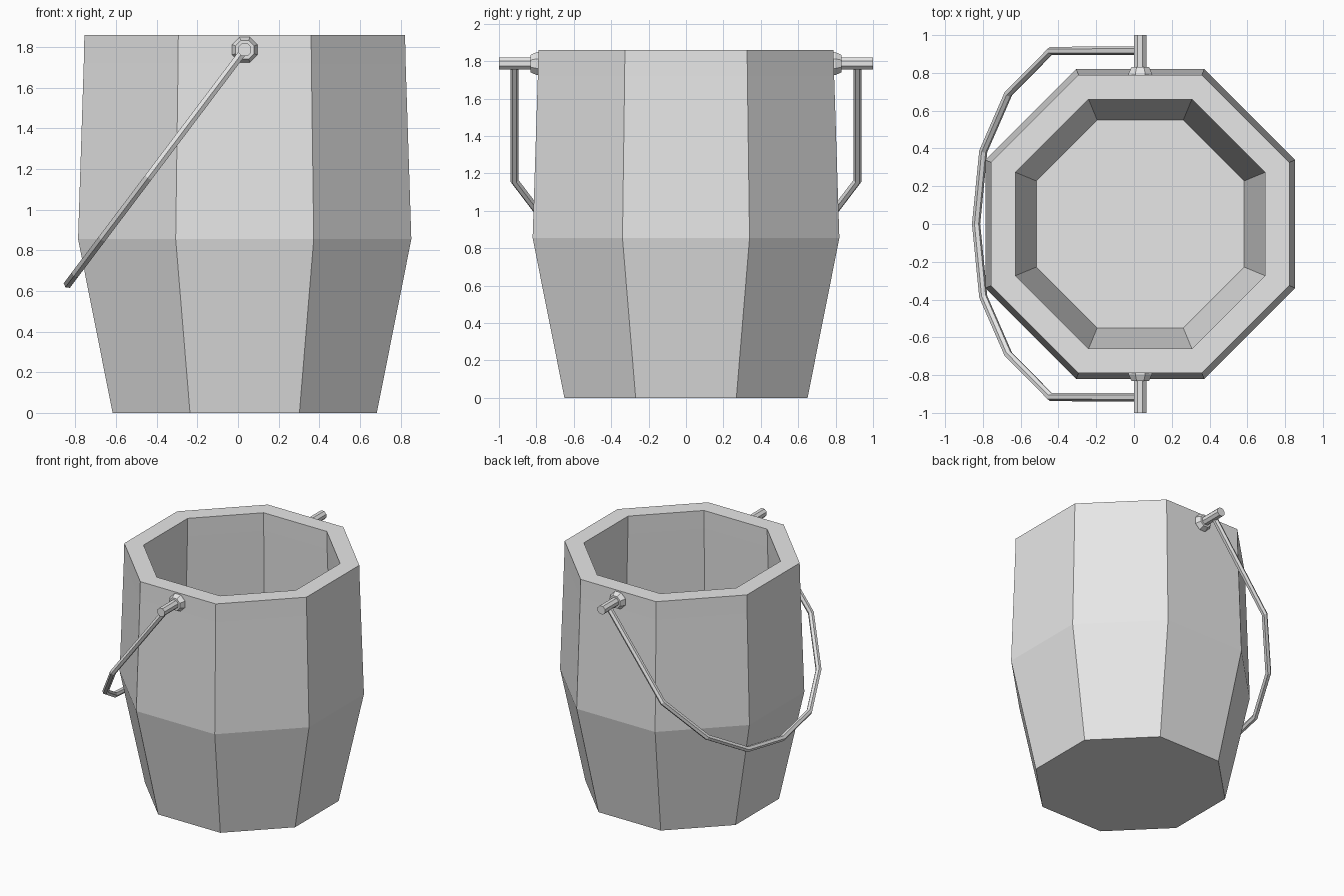
import bpy, bmesh, math
from mathutils import Matrix

cube = bpy.data.objects.get("Cube")
if cube:
    bpy.data.objects.remove(cube, do_unlink=True)

SIDES = 8
TURN = math.pi / SIDES                 # puts a flat face to the front
CENTRE_X, PIN_Z = 0.033, 1.787

grey = bpy.data.materials.new("light grey")
grey.use_nodes = True
grey.diffuse_color = (0.8, 0.8, 0.8, 1)
grey.node_tree.nodes["Principled BSDF"].inputs["Base Color"].default_value = grey.diffuse_color


def add_object(name, mesh):
    mesh.materials.clear()
    mesh.materials.append(grey)
    obj = bpy.data.objects.new(name, mesh)
    bpy.context.collection.objects.link(obj)
    return obj


def lathe(name, profile, matrix):
    """Octagonal solid from (flat radius, height) rings, capped at both ends."""
    bm = bmesh.new()
    rings = []
    for flat, z in profile:
        r = flat / math.cos(TURN)
        angles = [TURN + math.tau * i / SIDES for i in range(SIDES)]
        rings.append([bm.verts.new((r * math.cos(a), r * math.sin(a), z)) for a in angles])
    for low, high in zip(rings, rings[1:]):
        for i in range(SIDES):
            j = (i + 1) % SIDES
            bm.faces.new((low[i], low[j], high[j], high[i]))
    bm.faces.new(rings[0][::-1])
    bm.faces.new(rings[-1])
    bmesh.ops.recalc_face_normals(bm, faces=bm.faces)
    bm.transform(matrix)
    mesh = bpy.data.meshes.new(name)
    bm.to_mesh(mesh)
    bm.free()
    return add_object(name, mesh)


# Bucket: outer wall up to the rim, then the inner wall down to the floor
lathe("bucket", [(0.65, 0), (0.82, 0.855), (0.792, 1.72), (0.789, 1.86),
                 (0.66, 1.86), (0.663, 1.72), (0.69, 0.87), (0.55, 0.13)],
      Matrix.Translation((CENTRE_X, 0, 0)))

# Pins with tapered collars on the front and back
for side, angle in (("front", math.pi / 2), ("back", -math.pi / 2)):
    place = Matrix.Translation((CENTRE_X, 0, PIN_Z)) @ Matrix.Rotation(angle, 4, "X")
    lathe(side + "_collar", [(0.062, 0.76), (0.062, 0.797), (0.046, 0.832)], place)
    lathe(side + "_pin", [(0.032, 0.78), (0.032, 1.0)], place)

# Handle: bent wire hanging in a sloping plane to the right side
half = [(CENTRE_X, 0.917), (-0.44, 0.917), (-0.665, 0.69), (-0.798, 0.385)]
path = half + [(-0.836, 0)] + [(x, -y) for x, y in reversed(half)]
slope = 1.325
curve = bpy.data.curves.new("handle_path", "CURVE")
curve.dimensions = "3D"
curve.bevel_depth = 0.022
curve.bevel_resolution = 1
curve.use_fill_caps = True
spline = curve.splines.new("POLY")
spline.points.add(len(path) - 1)
for point, (x, y) in zip(spline.points, path):
    point.co = (x, y, PIN_Z + slope * (x - CENTRE_X), 1)
wire = bpy.data.objects.new("handle_path", curve)
bpy.context.collection.objects.link(wire)
bpy.context.view_layer.update()
mesh = bpy.data.meshes.new_from_object(wire.evaluated_get(bpy.context.evaluated_depsgraph_get()))
bpy.data.objects.remove(wire, do_unlink=True)
handle = add_object("handle", mesh)
for face in mesh.polygons:
    face.use_smooth = False
    face.material_index = 0
